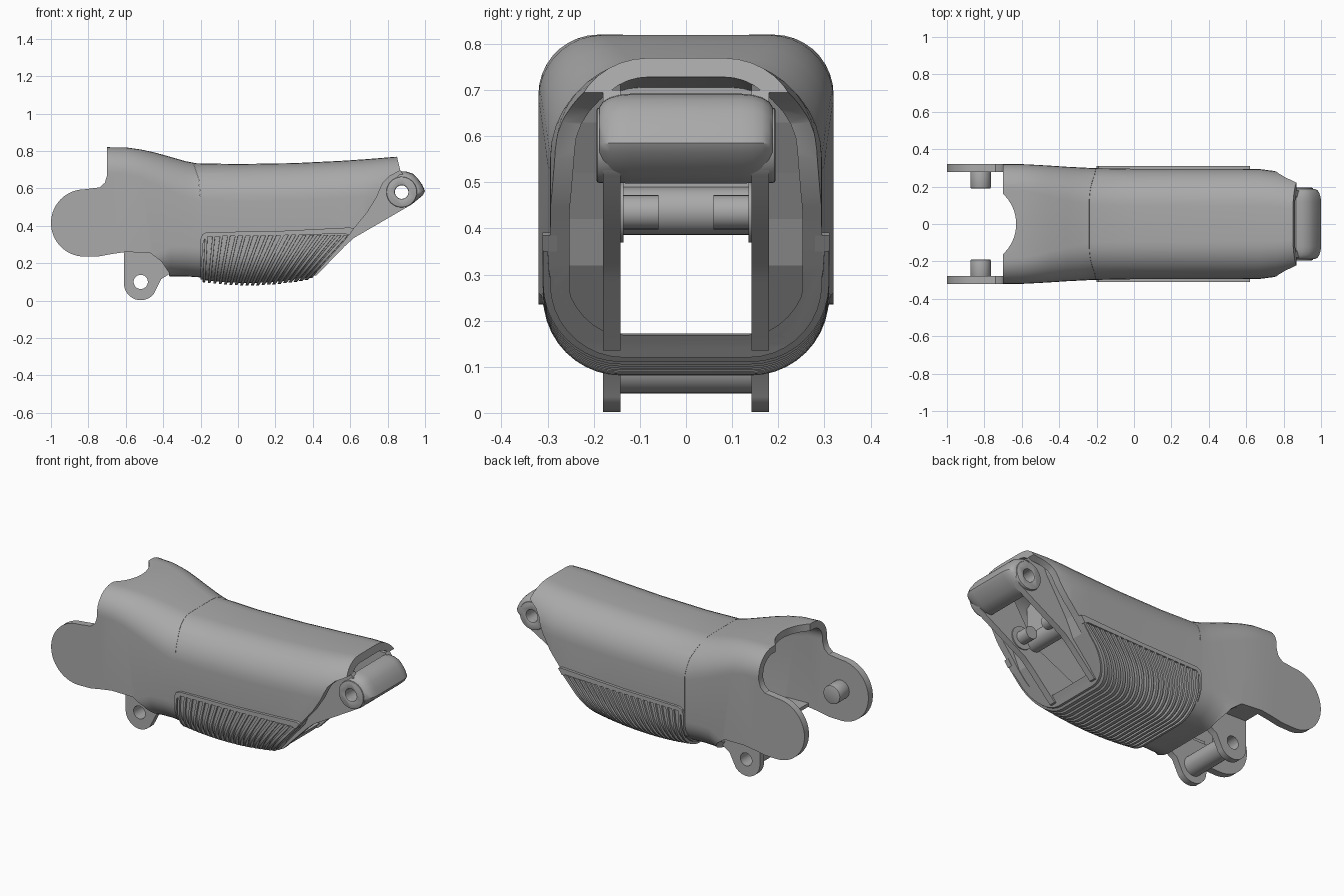
import bpy, bmesh
from math import sin, cos, radians

if "Cube" in bpy.data.objects:
    bpy.data.objects.remove(bpy.data.objects["Cube"], do_unlink=True)

GREY = bpy.data.materials.new("plain_grey")
GREY.use_nodes = True
GREY.diffuse_color = (0.4, 0.4, 0.4, 1)
GREY.node_tree.nodes["Principled BSDF"].inputs["Base Color"].default_value = (0.4, 0.4, 0.4, 1)


# ---------- helpers ----------
def finish(bm, name):
    bmesh.ops.recalc_face_normals(bm, faces=bm.faces)
    me = bpy.data.meshes.new(name)
    bm.to_mesh(me)
    bm.free()
    me.materials.append(GREY)
    ob = bpy.data.objects.new(name, me)
    bpy.context.scene.collection.objects.link(ob)
    return ob


def apply(ob, kind, **settings):
    mod = ob.modifiers.new(kind.lower(), kind)
    for key, value in settings.items():
        setattr(mod, key, value)
    bpy.context.view_layer.objects.active = ob
    bpy.ops.object.modifier_apply(modifier=mod.name)


def boolean(ob, cutter, operation):
    apply(ob, 'BOOLEAN', object=cutter, operation=operation, solver='EXACT')
    bpy.data.objects.remove(cutter, do_unlink=True)


def mirror(ob):
    apply(ob, 'MIRROR', use_axis=(False, True, False), use_clip=False, use_mirror_merge=False)


def bevel(ob, width, segments=2):
    apply(ob, 'BEVEL', width=width, segments=segments, limit_method='ANGLE', angle_limit=radians(40))


def smooth(ob, angle=32):
    ob.data.shade_smooth()
    ob.data.set_sharp_from_angle(angle=radians(angle))


def arc(cx, cz, r, a0, a1, n=16):
    return [(cx + r * cos(radians(a0 + (a1 - a0) * i / n)),
             cz + r * sin(radians(a0 + (a1 - a0) * i / n))) for i in range(n + 1)]


def loft(name, rings):
    """Closed solid through equal rings of 3D points."""
    bm = bmesh.new()
    rings = [[bm.verts.new(p) for p in ring] for ring in rings]
    bm.faces.new(rings[0])
    bm.faces.new(rings[-1])
    n = len(rings[0])
    for a, b in zip(rings, rings[1:]):
        for i in range(n):
            j = (i + 1) % n
            bm.faces.new((a[i], a[j], b[j], b[i]))
    return finish(bm, name)


def prism(name, outline, y0, y1):
    """Side outline (x, z) extruded across y."""
    return loft(name, [[(x, y, z) for x, z in outline] for y in (y0, y1)])


def rod(name, x, z, r, y0, y1):
    return prism(name, arc(x, z, r, 0, 348.75, 31), y0, y1)


def section(hw, top, bottom, rt, rb, n=9):
    """Rounded-rectangle loop of (y, z)."""
    loop = []
    for cy, cz, r, a in ((hw - rt, top - rt, rt, 0), (rt - hw, top - rt, rt, 90),
                         (rb - hw, bottom + rb, rb, 180), (hw - rb, bottom + rb, rb, 270)):
        loop += arc(cy, cz, r, a, a + 90, n)
    return loop


def tube(name, stations, t):
    """Hollow loft along x through rounded sections with wall thickness t."""
    bm = bmesh.new()
    rings = []
    for x, hw, top, bottom, rt, rb in stations:
        outer = section(hw, top, bottom, rt, rb)
        inner = section(hw - t, top - t, bottom + t, rt - t, rb - t)
        rings.append([[bm.verts.new((x, y, z)) for y, z in loop] for loop in (outer, inner)])
    n = len(rings[0][0])
    for i in range(n):
        j = (i + 1) % n
        for a, b in zip(rings, rings[1:]):
            for k in (0, 1):
                bm.faces.new((a[k][i], a[k][j], b[k][j], b[k][i]))
        for o, c in (rings[0], rings[-1]):
            bm.faces.new((o[i], o[j], c[j], c[i]))
    return finish(bm, name)


# ---------- sleeve in two parts, cut to side outlines ----------
BODY = [(-1.02, .32, .82, -.1, .13, .12), (-.7, .32, .82, -.1, .13, .12), (-.6, .32, .819, -.02, .14, .13),
        (-.52, .316, .808, .05, .15, .14), (-.45, .312, .793, .1, .165, .15), (-.36, .306, .768, .13, .18, .16),
        (-.28, .302, .745, .13, .19, .16), (-.22, .299, .734, .125, .2, .16), (0, .295, .73, .12, .2, .16),
        (.3, .295, .735, .12, .2, .16), (.55, .295, .747, .12, .2, .16), (.67, .294, .755, .12, .2, .16),
        (.76, .282, .762, .12, .19, .16), (.87, .25, .771, .12, .17, .16)]

rear = [(-.7, 1), (-.7, .67), (-.712, .63), (-.74, .605)]
rear += arc(-.82, .415, .18, 90, 270, 28)
rear += [(-.74, .237), (-.67, .25), (-.6, .26), (-.47, .255), (-.41, .21), (-.37, .15), (-.35, 0),
         (-.201, 0), (-.201, .55), (-.211, .65), (-.241, .74), (-.246, 1)]
shell = [(-.245, 1), (-.24, .74), (-.21, .65), (-.2, .55), (-.2, 0), (.3, 0), (.42, .15), (.57, .32),
         (.62, .385), (.69, .47), (.74, .55), (.775, .63), (.81, .665), (.868, .695), (.85, .77), (.85, 1)]

for name, outline in (("rear_sleeve", rear), ("main_shell", shell)):
    part = tube(name, BODY, .042)
    boolean(part, prism("outline_cutter", outline, -.5, .5), 'INTERSECT')
    if name == "rear_sleeve":
        notch = loft("notch_cutter", [[(x, y, z) for x, y in arc(-.85, 0, .22, 0, 354, 59)] for z in (.6, 1)])
        boolean(part, notch, 'DIFFERENCE')
    smooth(part)

# pivot pegs on the rear cheeks
peg = rod("cheek_peg", -.82, .42, .055, .19, .29)
bevel(peg, .006)
mirror(peg)
smooth(peg)


# ---------- ribbed grip ----------
def grip_bottom(x):
    return .081 + .3 * (x - .05) ** 2


xs = [-.21 + .84 * i / 14 for i in range(15)]
grip = tube("grip_base", [(x, .3, .8, grip_bottom(x) + .013, .1, .165) for x in xs], .03)
grip_outline = [(-.2, 0), (-.2, .33), (-.19, .355), (-.165, .365), (.2, .37), (.6, .39), (.62, .385),
                (.57, .32), (.42, .15), (.37, .1), (.3, 0)]
boolean(grip, prism("grip_cutter", grip_outline, -.5, .5), 'INTERSECT')
smooth(grip)

RIBS = 20
bm = bmesh.new()
for i in range(RIBS):
    f = i / (RIBS - 1)
    x0, slant = -.182 + .545 * f, .05 + .85 * f
    w = .008 + .004 * f
    low = grip_bottom(x0)
    rows = []
    for depth in (0, .02):
        hw, zb, r = .31 - depth, low + depth, .17 - depth
        half = [(hw, .352)] + [(hw - r + y, zb + r + z) for y, z in arc(0, 0, r, 0, -90, 10)]
        rows.append(half + [(-y, z) for y, z in reversed(half)])
    strips = [[bm.verts.new((x0 + slant * (z - low) + dx, y, z)) for y, z in row]
              for row, dx in ((rows[0], -w * .8), (rows[0], w * .8), (rows[1], w), (rows[1], -w))]
    for k in range(4):
        a, b = strips[k], strips[(k + 1) % 4]
        for j in range(len(a) - 1):
            bm.faces.new((a[j], a[j + 1], b[j + 1], b[j]))
    for end in (0, -1):
        bm.faces.new([s[end] for s in strips])
smooth(finish(bm, "grip_ribs"))

# raised rim over the ribs
rim = prism("grip_rim", [(-.2, .12), (-.2, .33), (-.19, .355), (-.165, .366), (.2, .371), (.6, .391),
                         (.62, .385), (.595, .35), (.57, .358), (.2, .348), (-.165, .343), (-.185, .32),
                         (-.19, .25)], .28, .311)
boolean(rim, tube("rim_cutter", [(x, .311, .8, grip_bottom(x), .1, .17) for x in (-.3, .05, .7)], .04),
        'INTERSECT')
mirror(rim)
smooth(rim)

# ---------- front end: arms, frame, hinge cap ----------
arm_outline = [(.42, .135), (.57, .29), (.62, .335), (.93, .515)] + arc(.875, .58, .08, -30, 75, 12)
arm_outline += [(.865, .7), (.78, .7), (.7, .6), (.55, .42), (.3, .3), (.3, .14)]
arm = prism("side_arm", arm_outline, .142, .18)
boolean(arm, rod("hole_cutter", .875, .58, .036, -.5, .5), 'DIFFERENCE')
mirror(arm)
smooth(arm)

# recessed slanted frame between the arms and the shell wall
frame = prism("end_frame", [(.415, .15), (.565, .32), (.61, .42), (.67, .52), (.74, .63), (.78, .715),
                            (.73, .715), (.69, .64), (.62, .53), (.56, .43), (.52, .335), (.37, .16)], .142, .275)
boolean(frame, tube("frame_cutter", [(x, .275, .735, .13, .19, .155) for x in (.2, .9)], .14), 'INTERSECT')
mirror(frame)

# rounded cap that shrinks towards the hinge line at both ends
cap_outline = [(.865, .692), (.9, .69), (.935, .678), (.96, .655), (.985, .62), (1, .585), (.99, .565),
               (.93, .515), (.89, .497), (.85, .497), (.815, .54), (.81, .6), (.83, .66)]
cap_ends = [(.12, 1), (.145, .98), (.165, .93), (.18, .85), (.188, .74)]
slices = [(-y, s) for y, s in reversed(cap_ends)] + cap_ends
cap = loft("hinge_cap", [[(.875 + s * (x - .875), y, .58 + s * (z - .58)) for x, z in cap_outline]
                         for y, s in slices])
boolean(cap, rod("hole_cutter", .875, .58, .036, -.5, .5), 'DIFFERENCE')
smooth(cap)

hub = rod("hinge_hub", .875, .58, .082, .15, .194)
boolean(hub, rod("hole_cutter", .875, .58, .036, -.5, .5), 'DIFFERENCE')
bevel(hub, .006)
mirror(hub)
smooth(hub)

# inner cross bar, and pegs with collars on the arms
smooth(rod("inner_cross_bar", .56, .438, .052, -.2, .2))
prism("inner_top_wall", [(.53, .46), (.56, .46), (.56, .705), (.53, .705)], -.2, .2)
for name, radius, reach in (("inner_peg", .037, .06), ("inner_peg_collar", .066, .135)):
    inner_peg = rod(name, .645, .435, radius, reach, .15)
    mirror(inner_peg)
    smooth(inner_peg)

# ---------- lower bracket ----------
lug_outline = [(-.61, .262), (-.61, .1)] + arc(-.52, .092, .09, 180, 320, 16)
lug_outline += [(-.41, .115), (-.37, .14), (-.2, .14), (-.2, .18), (-.38, .2), (-.42, .235), (-.47, .262)]
lug = prism("bracket_lug", lug_outline, .142, .18)
boolean(lug, rod("hole_cutter", -.52, .1, .038, -.5, .5), 'DIFFERENCE')
mirror(lug)
smooth(lug)

pin = rod("bracket_tube", -.52, .1, .058, -.145, .145)
boolean(pin, rod("hole_cutter", -.52, .1, .038, -.5, .5), 'DIFFERENCE')
smooth(pin)

# ledge joining each lug to the sleeve wall
ledge = prism("bracket_ledge", [(-.608, .261), (-.47, .257), (-.41, .213), (-.395, .235), (-.46, .282),
                                (-.608, .282)], .15, .285)
mirror(ledge)
